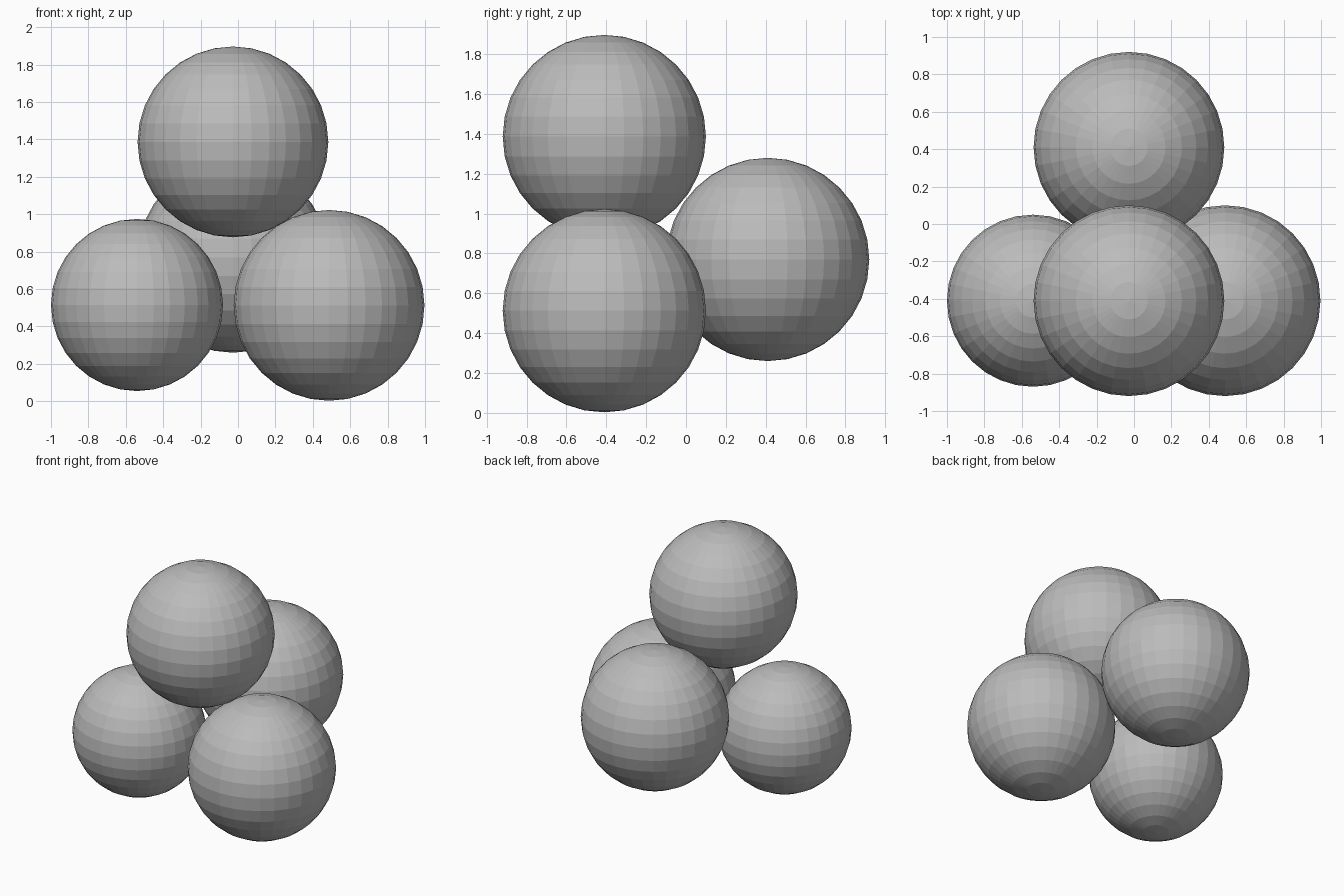
import bpy

if "Cube" in bpy.data.objects:
    bpy.data.objects.remove(bpy.data.objects["Cube"])

# One plain grey for the whole stack
grey = bpy.data.materials.new("plain grey")
grey.diffuse_color = (0.5, 0.5, 0.5, 1)
grey.use_nodes = True
grey.node_tree.nodes["Principled BSDF"].inputs["Base Color"].default_value = grey.diffuse_color


def ball(name, radius, location):
    """Flat-faced UV sphere."""
    bpy.ops.mesh.primitive_uv_sphere_add(
        segments=32, ring_count=16, radius=radius, location=location)
    obj = bpy.context.object
    obj.name = name
    obj.data.materials.append(grey)


R = 0.51
# Two lower balls in front, the left one slightly smaller
ball("left_ball", 0.46, (-0.54, -0.41, 0.515))
ball("right_ball", R, (0.487, -0.41, 0.513))
# Ball behind, resting between the others
ball("back_ball", R, (-0.027, 0.41, 0.77))
# Ball on top
ball("top_ball", R, (-0.027, -0.41, 1.387))
